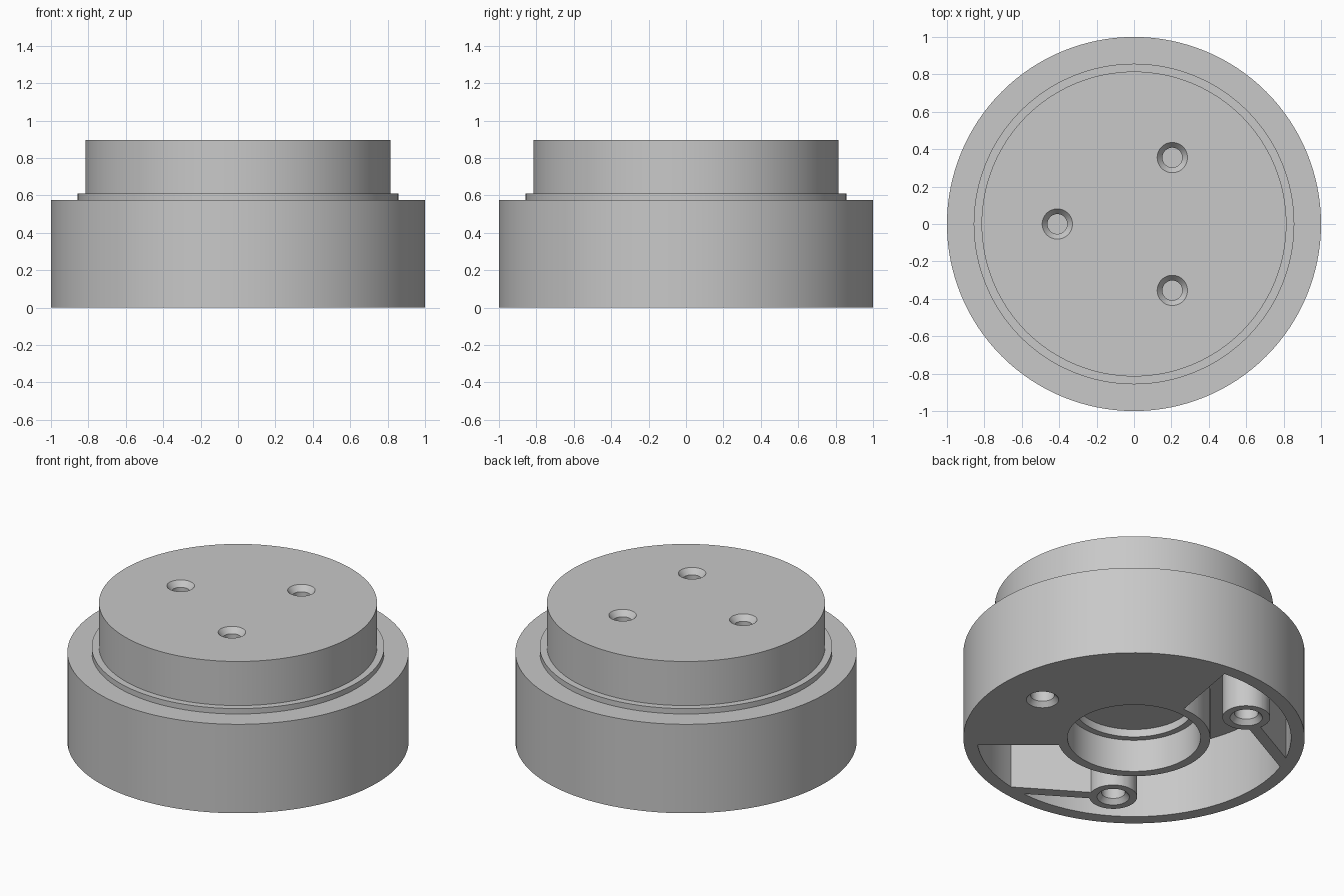
import bpy, bmesh
from math import cos, sin, pi, radians, hypot, atan2
from mathutils import Matrix, Vector

cube = bpy.data.objects.get("Cube")
if cube:
    bpy.data.objects.remove(cube, do_unlink=True)

grey = bpy.data.materials.new("plain grey")
grey.use_nodes = True
colour = (0.58, 0.58, 0.58, 1)
grey.diffuse_color = colour
grey.node_tree.nodes["Principled BSDF"].inputs["Base Color"].default_value = colour


def add_object(name, bm):
    bmesh.ops.recalc_face_normals(bm, faces=bm.faces)
    mesh = bpy.data.meshes.new(name)
    bm.to_mesh(mesh)
    bm.free()
    mesh.materials.append(grey)
    obj = bpy.data.objects.new(name, mesh)
    bpy.context.collection.objects.link(obj)
    return obj


def lathe(name, profile, centre=(0, 0), steps=128):
    """Turn an (r, z) profile, which starts and ends on the axis, into a solid."""
    bm = bmesh.new()
    rings = []
    for r, z in profile:
        if r == 0:
            rings.append([bm.verts.new((*centre, z))] * steps)
        else:
            rings.append([bm.verts.new((centre[0] + r * cos(2 * pi * i / steps),
                                        centre[1] + r * sin(2 * pi * i / steps), z))
                          for i in range(steps)])
    for low, high in zip(rings, rings[1:]):
        for i in range(steps):
            j = (i + 1) % steps
            corners = dict.fromkeys((low[i], low[j], high[j], high[i]))
            bm.faces.new(list(corners))
    return add_object(name, bm)


def cylinder(name, radius, low, high, centre=(0, 0), steps=128):
    return lathe(name, [(0, low), (radius, low), (radius, high), (0, high)], centre, steps)


def wall(name, start, end, width, low, high):
    """Upright plate between two points on the ground plan."""
    dx, dy = end[0] - start[0], end[1] - start[1]
    bm = bmesh.new()
    bmesh.ops.create_cube(bm, size=1)
    middle = Vector(((start[0] + end[0]) / 2, (start[1] + end[1]) / 2, (low + high) / 2))
    bm.transform(Matrix.Translation(middle) @ Matrix.Rotation(atan2(dy, dx), 4, "Z")
                 @ Matrix.Diagonal((hypot(dx, dy), width, high - low, 1)))
    return add_object(name, bm)


def polar(radius, degrees):
    return radius * cos(radians(degrees)), radius * sin(radians(degrees))


def subtract(target, tool):
    mod = target.modifiers.new(tool.name, "BOOLEAN")
    mod.operation = "DIFFERENCE"
    mod.solver = "EXACT"
    mod.object = tool
    bpy.context.view_layer.objects.active = target
    bpy.ops.object.modifier_apply(modifier=mod.name)
    bpy.data.objects.remove(tool, do_unlink=True)


# Stepped body with a stepped central bore underneath
TOP, CEILING = 0.895, 0.46
housing = lathe("housing", [
    (0, 0.26), (0.35, 0.26), (0.35, 0.21), (0.39, 0.21), (0.39, 0), (1, 0), (1, 0.575),
    (0.857, 0.575), (0.857, 0.61), (0.815, 0.61), (0.815, TOP), (0, TOP)])

# Pocket cutter: a ring with the hub, spokes, screw bosses and slim braces left out
BELOW, ABOVE = -0.2, 0.7
pocket = cylinder("pocket", 0.92, -0.1, CEILING)
subtract(pocket, cylinder("hub", 0.447, BELOW, ABOVE))
for turn in (0, 120, 240):
    centre = polar(0.7, turn)
    subtract(pocket, wall("spoke", polar(0.3, 80 + turn), polar(1.1, 80 + turn),
                          0.165, BELOW, ABOVE))
    subtract(pocket, wall("brace", centre, polar(0.96, 41 + turn), 0.07, BELOW, ABOVE))
    subtract(pocket, cylinder("boss", 0.14, BELOW, ABOVE, centre, 48))
subtract(housing, pocket)

# Countersunk blind holes: in the bosses below and in the top face
for turn in (0, 120, 240):
    subtract(housing, lathe("low_hole", [
        (0, -0.05), (0.095, -0.05), (0.095, 0), (0.07, 0.03), (0.07, 0.4), (0, 0.4)],
        polar(0.7, turn), 48))
    subtract(housing, lathe("top_hole", [
        (0, TOP - 0.35), (0.053, TOP - 0.35), (0.053, TOP - 0.035),
        (0.081, TOP), (0.081, TOP + 0.05), (0, TOP + 0.05)],
        polar(0.41, 60 + turn), 48))

bpy.ops.object.select_all(action="DESELECT")
housing.select_set(True)
bpy.context.view_layer.objects.active = housing
bpy.ops.object.shade_smooth_by_angle(angle=radians(30))
